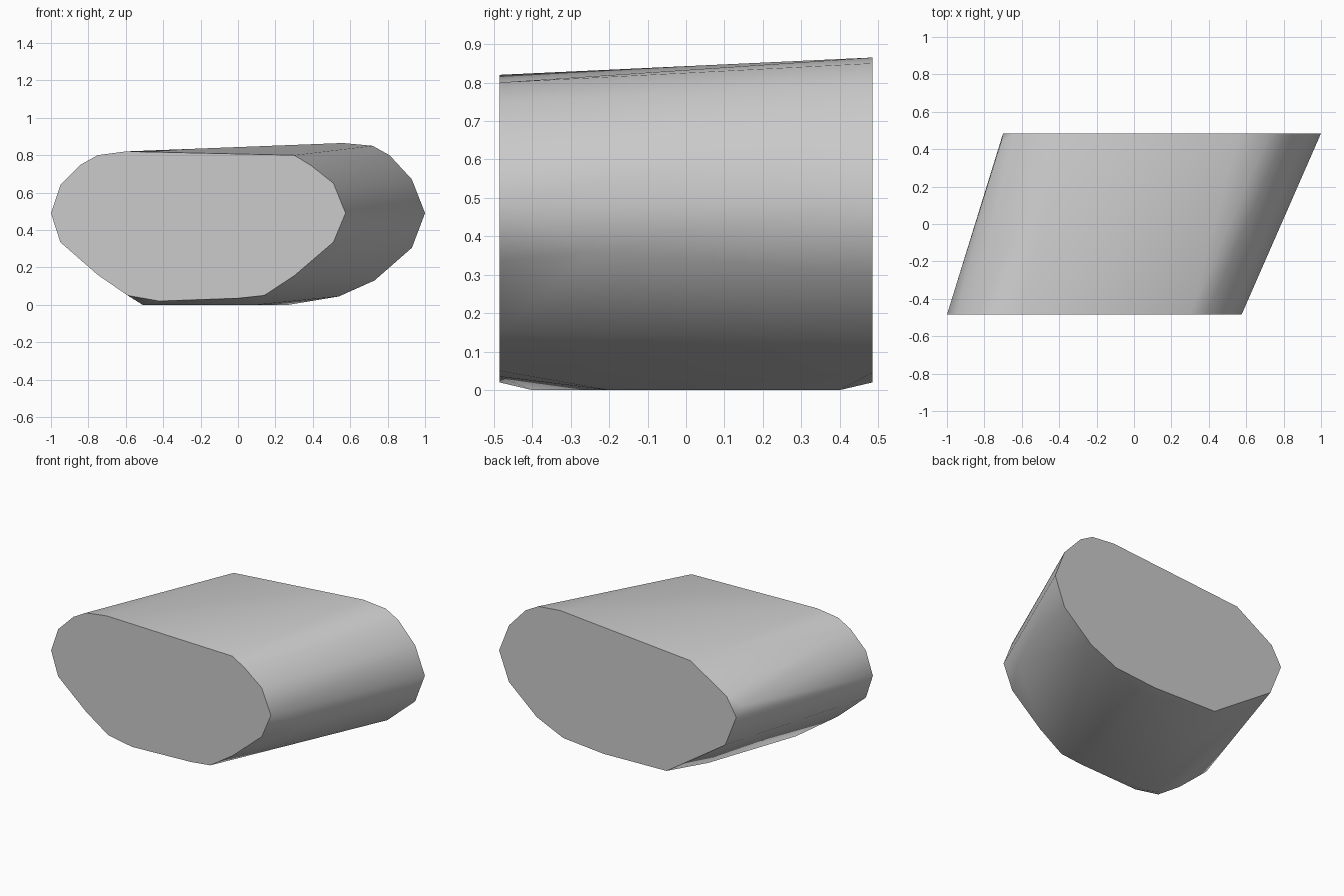
import bpy
import bmesh
import math

default_cube = bpy.data.objects.get("Cube")
if default_cube:
    bpy.data.objects.remove(default_cube, do_unlink=True)

HALF_DEPTH = 0.485


def make_material(name, colour):
    material = bpy.data.materials.new(name)
    material.use_nodes = True
    material.diffuse_color = colour
    material.node_tree.nodes["Principled BSDF"].inputs["Base Color"].default_value = colour
    return material


def end_points(profile, y):
    """Place an (x, z) outline on the plane at the given depth."""
    return [(x, y, z) for x, z in profile]


# Outline of the front end
front_outline = [
    (-1, .49), (-.95, .64), (-.84, .75), (-.75, .8), (-.6, .82),
    (.3, .8), (.39, .745), (.51, .65), (.575, .49), (.51, .335),
    (.3, .155), (.14, .05), (0, .035), (-.42, .02), (-.59, .05),
    (-.75, .16), (-.95, .335),
]

# Outline of the back end, shifted sideways
back_outline = [
    (1, .49), (.93, .67), (.81, .8), (.72, .85), (.56, .865),
    (-.37, .79), (-.63, .63), (-.7, .51), (-.62, .31), (-.2, .03),
    (.25, .02), (.54, .045), (.73, .13), (.93, .305),
]

# Swellings between the ends: side ridge, belly and chipped corner
side_ridge = [(.675, -.24, .36), (.855, .17, .365)]
belly = [(-.51, -.4, 0), (.1, -.2, 0), (-.3, .2, 0), (.27, .4, 0)]
chipped_corner = [(-.71, .44, .57)]

points = end_points(front_outline, -HALF_DEPTH) + end_points(back_outline, HALF_DEPTH)
points += side_ridge + belly + chipped_corner

# Stretch a faceted skin around all the points
bm = bmesh.new()
for point in points:
    bm.verts.new(point)
hull = bmesh.ops.convex_hull(bm, input=bm.verts[:])
unused = {v for v in hull["geom_interior"] + hull["geom_unused"]
          if isinstance(v, bmesh.types.BMVert)}
bmesh.ops.delete(bm, geom=list(unused), context="VERTS")
bmesh.ops.dissolve_limit(bm, angle_limit=math.radians(0.5),
                         verts=bm.verts[:], edges=bm.edges[:])
bmesh.ops.recalc_face_normals(bm, faces=bm.faces[:])

mesh = bpy.data.meshes.new("slanted_block")
bm.to_mesh(mesh)
bm.free()
mesh.materials.append(make_material("light_grey", (0.6, 0.6, 0.6, 1)))

block = bpy.data.objects.new("slanted_block", mesh)
bpy.context.collection.objects.link(block)

# Rounded sides with crisp ends
bpy.ops.object.select_all(action="DESELECT")
block.select_set(True)
bpy.context.view_layer.objects.active = block
bpy.ops.object.shade_smooth_by_angle(angle=math.radians(40))
